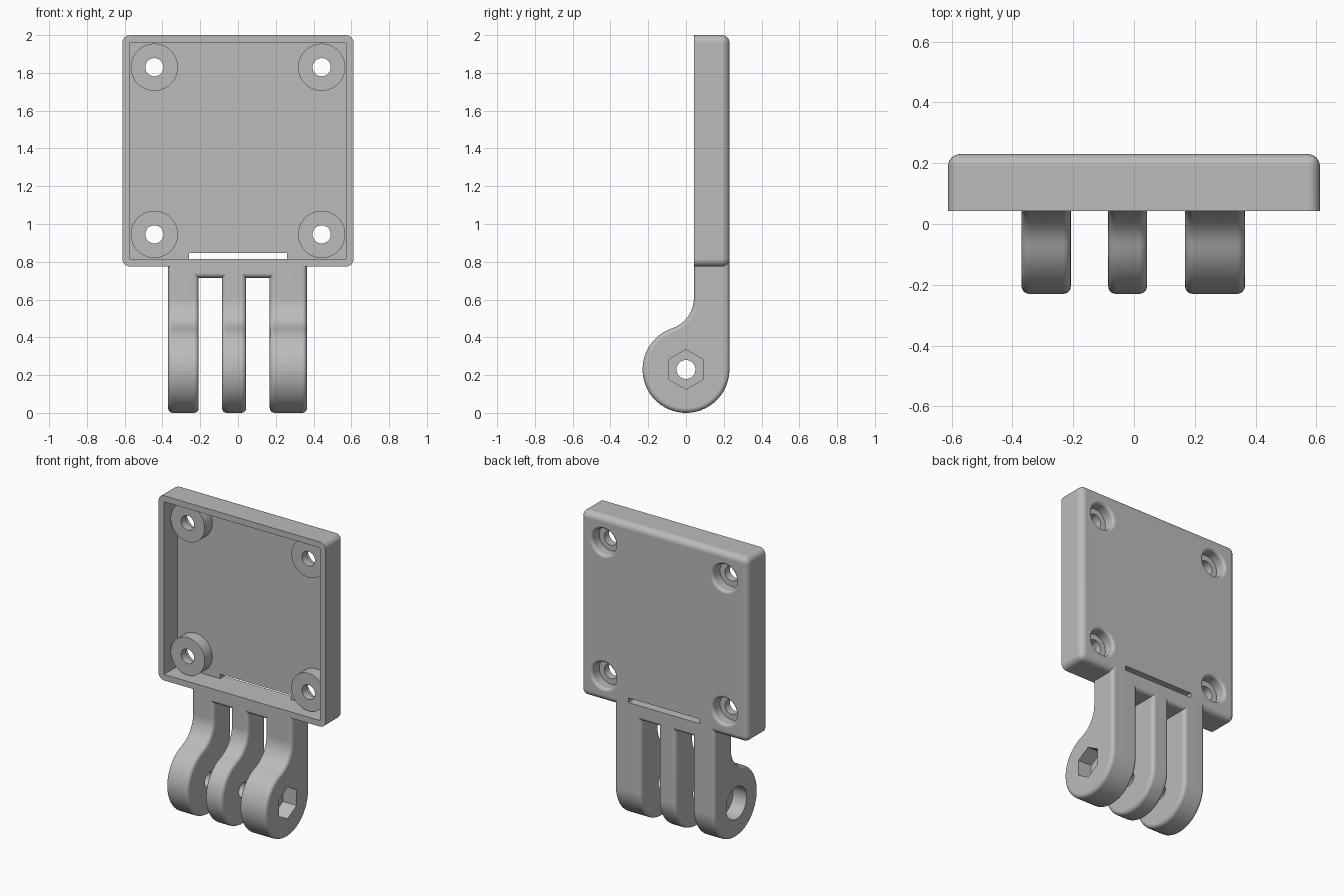
import bpy, bmesh
from math import pi, sin, cos, atan2, radians, sqrt
from mathutils import Matrix, Vector

if "Cube" in bpy.data.objects:
    bpy.data.objects.remove(bpy.data.objects["Cube"])

grey = bpy.data.materials.new("plain_grey")
grey.use_nodes = True
COLOUR = (0.5, 0.5, 0.5, 1)
grey.diffuse_color = COLOUR
grey.node_tree.nodes["Principled BSDF"].inputs["Base Color"].default_value = COLOUR

FRONT, BACK = 0.042, 0.23          # depth range of the plate
HALF, LOW, HIGH = 0.612, 0.775, 2  # plate outline
WALL = 0.04
JOIN = LOW + WALL - 0.001          # prongs end inside the lower wall


def to_object(name, bm):
    bmesh.ops.recalc_face_normals(bm, faces=bm.faces)
    mesh = bpy.data.meshes.new(name)
    bm.to_mesh(mesh)
    bm.free()
    mesh.materials.append(grey)
    obj = bpy.data.objects.new(name, mesh)
    bpy.context.collection.objects.link(obj)
    return obj


def box(name, x, y, z, radius=0, rounded=None):
    """Box from ranges; edges whose midpoint passes the test are rounded."""
    bm = bmesh.new()
    bmesh.ops.create_cube(bm, size=1)
    for v in bm.verts:
        v.co = [r[0] if c < 0 else r[1] for c, r in zip(v.co, (x, y, z))]
    if rounded:
        edges = [e for e in bm.edges if rounded(*((e.verts[0].co + e.verts[1].co) / 2))]
        bmesh.ops.bevel(bm, geom=edges, offset=radius, segments=6, profile=0.5, affect='EDGES')
    return to_object(name, bm)


def turned(name, profile, axis, centre, sides=48):
    """Solid of revolution from (radius, position) pairs along axis x or y."""
    bm = bmesh.new()
    rings = []
    for r, h in profile:
        ring = []
        for i in range(sides):
            a, b = r * sin(2 * pi * i / sides), r * cos(2 * pi * i / sides)
            co = (h, a, b) if axis == 'x' else (a, h, b)
            ring.append(bm.verts.new(Vector(co) + Vector(centre)))
        rings.append(ring)
    for p, q in zip(rings, rings[1:]):
        for i in range(sides):
            j = (i + 1) % sides
            bm.faces.new((p[i], p[j], q[j], q[i]))
    bm.faces.new(rings[0])
    bm.faces.new(rings[-1])
    return to_object(name, bm)


def combine(obj, tool, operation='DIFFERENCE'):
    mod = obj.modifiers.new("combine", 'BOOLEAN')
    mod.operation, mod.object, mod.solver = operation, tool, 'EXACT'
    with bpy.context.temp_override(object=obj, active_object=obj):
        bpy.ops.object.modifier_apply(modifier=mod.name)
    bpy.data.objects.remove(tool)


def finish(obj):
    bpy.ops.object.select_all(action='DESELECT')
    obj.select_set(True)
    bpy.context.view_layer.objects.active = obj
    bpy.ops.object.shade_smooth_by_angle(angle=radians(32))
    mod = obj.modifiers.new("clean_shading", 'WEIGHTED_NORMAL')
    mod.keep_sharp = True


# Plate: tray open to the front, rounded corners and back rim
mid = (FRONT + BACK) / 2
plate = box("back_plate", (-HALF, HALF), (FRONT, BACK), (LOW, HIGH), 0.04,
            lambda x, y, z: y > BACK - 0.01 or abs(y - mid) < 0.01)
combine(plate, box("tray_cutter", (WALL - HALF, HALF - WALL), (FRONT - 0.1, 0.185),
                   (LOW + WALL, HIGH - WALL)))
combine(plate, box("slot_cutter", (-0.26, 0.26), (0.1, 0.3), (LOW + WALL, 0.846)))

# Screw bosses, through holes and rounded counterbores
ROUND = 0.02
lip = [(0.085 + ROUND * (1 - cos(t * pi / 10)), BACK - ROUND + ROUND * sin(t * pi / 10))
       for t in range(6)]
for x in (-0.443, 0.443):
    for z in (0.945, 1.83):
        at = (x, 0, z)
        combine(plate, turned("boss", [(0.125, 0.105), (0.125, 0.2)], 'y', at), 'UNION')
        combine(plate, turned("bore_cutter", [(0.085, 0.155)] + lip + [(0.105, 0.3)], 'y', at))
        combine(plate, turned("hole_cutter", [(0.048, 0), (0.048, 0.3)], 'y', at))
finish(plate)

# Prong outline: round eye blended into a straight stem
EYE, BLEND = 0.23, 0.17
cy = FRONT - BLEND
cz = EYE + sqrt((EYE + BLEND) ** 2 - cy ** 2)
touch = atan2(cz - EYE, cy)
outline = [(BACK, JOIN)]
for i in range(41):
    a = -(2 * pi - touch) * i / 40
    outline.append((EYE * cos(a), EYE + EYE * sin(a)))
for i in range(1, 15):
    a = (touch - pi) * (1 - i / 14)
    outline.append((cy + BLEND * cos(a), cz + BLEND * sin(a)))
outline.append((FRONT, JOIN))


def prong(name, x0, x1):
    bm = bmesh.new()
    face = bm.faces.new([bm.verts.new((x0, y, z)) for y, z in outline])
    new = bmesh.ops.extrude_face_region(bm, geom=[face])["geom"]
    bmesh.ops.translate(bm, vec=(x1 - x0, 0, 0),
                        verts=[g for g in new if isinstance(g, bmesh.types.BMVert)])
    # Round the side rims, leaving the end inside the plate square
    rims = [e for e in bm.edges if abs(e.verts[0].co.x - e.verts[1].co.x) < 1e-4
            and min(v.co.z for v in e.verts) < JOIN - 0.01]
    bmesh.ops.bevel(bm, geom=rims, offset=0.025, segments=5, profile=0.5,
                    affect='EDGES', clamp_overlap=False)
    obj = to_object(name, bm)
    combine(obj, turned("pin_cutter", [(0.05, -1), (0.05, 1)], 'x', (0, 0, EYE)))
    return obj


right = prong("right_prong", -0.37, -0.208)
middle = prong("middle_prong", -0.085, 0.043)
left = prong("left_prong", 0.168, 0.365)

# Round screw-head recess on one side, hexagonal nut recess on the other
combine(right, turned("head_cutter", [(0.107, -0.6), (0.107, -0.27)], 'x', (0, 0, EYE)))
combine(left, turned("nut_cutter", [(0.105, 0.265), (0.105, 0.6)], 'x', (0, 0, EYE), 6))
for part in (right, middle, left):
    finish(part)

# Web joining the prongs below the plate
web = box("prong_web", (-0.3, 0.3), (FRONT, BACK), (0.715, JOIN), 0.025,
          lambda x, y, z: z < 0.72 and abs(x) < 0.01)
finish(web)
